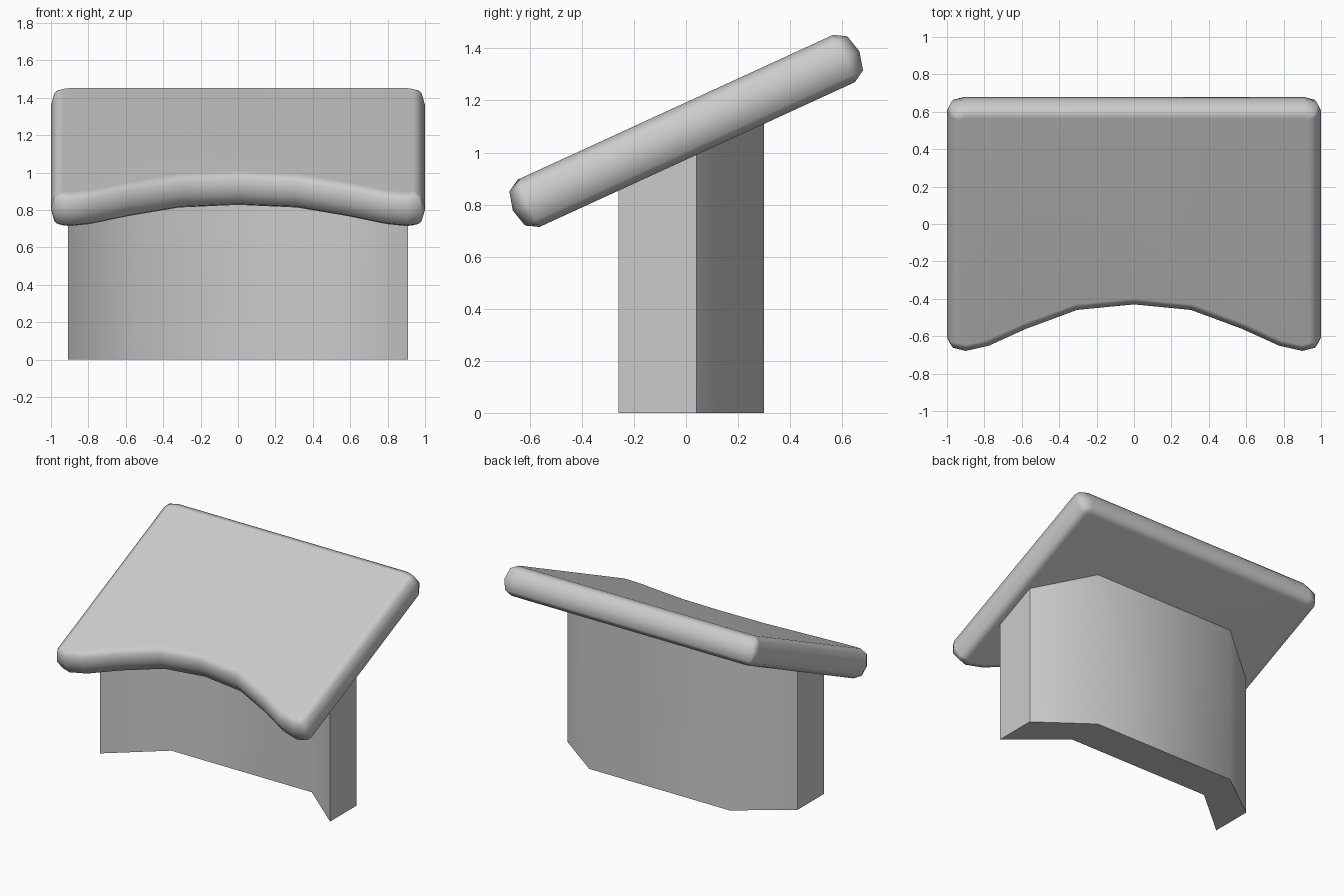
import bpy, bmesh, math
from mathutils import Vector, Matrix

if "Cube" in bpy.data.objects:
    bpy.data.objects.remove(bpy.data.objects["Cube"])

TILT = math.atan(0.459)
MID_Z = 1.0825


def add_object(name, rings, angle, matrix=Matrix()):
    """Closed solid from stacked rings of equal point count, bottom to top."""
    bm = bmesh.new()
    loops = [[bm.verts.new(matrix @ Vector(p)) for p in ring] for ring in rings]
    n = len(loops[0])
    for a, b in zip(loops, loops[1:]):
        for i in range(n):
            j = (i + 1) % n
            bm.faces.new((a[i], a[j], b[j], b[i]))
    bm.faces.new(loops[0][::-1])
    bm.faces.new(loops[-1])
    bmesh.ops.recalc_face_normals(bm, faces=bm.faces)
    mesh = bpy.data.meshes.new(name)
    bm.to_mesh(mesh)
    bm.free()
    ob = bpy.data.objects.new(name, mesh)
    bpy.context.collection.objects.link(ob)
    bpy.ops.object.select_all(action='DESELECT')
    ob.select_set(True)
    bpy.context.view_layer.objects.active = ob
    bpy.ops.object.shade_smooth_by_angle(angle=math.radians(angle))
    return ob


def mirror_outline(half):
    """Complete a counter-clockwise right half across x = 0."""
    return half + [(-x, y) for x, y in reversed(half) if x > 0]


def inset(outline, d):
    pts = [Vector(p) for p in outline]
    out = []
    for i, p in enumerate(pts):
        e1 = (p - pts[i - 1]).normalized()
        e2 = (pts[(i + 1) % len(pts)] - p).normalized()
        n1, n2 = Vector((-e1.y, e1.x)), Vector((-e2.y, e2.x))
        out.append(p + (n1 + n2) * (d / (1 + n1.dot(n2))))
    return out


# Tilted slab with a rounded rim and a scooped front edge
outline = mirror_outline([
    (0, -0.458), (0.3, -0.49), (0.57, -0.60), (0.77, -0.70), (0.9, -0.732),
    (0.98, -0.71), (1, -0.667), (1, 0.667), (0.98, 0.712), (0.91, 0.733)])
rim = [(0.065, -0.1), (0.018, -0.072), (0, 0), (0.018, 0.072), (0.065, 0.1)]
slab_rings = [[(p.x, p.y, h) for p in inset(outline, d)] for d, h in rim]
slab = add_object("tilted_slab", slab_rings, 70,
                  Matrix.Translation((0, 0, MID_Z)) @ Matrix.Rotation(TILT, 4, 'X'))
slab.modifiers.new("flat_caps", 'WEIGHTED_NORMAL').keep_sharp = True

# Upright bent pedestal, its top cut to the slope inside the slab
plan = [(-0.91, -0.26), (-0.555, 0.04), (0.555, 0.04), (0.91, -0.26),
        (0.91, 0.04), (0.555, 0.30), (-0.555, 0.30), (-0.91, 0.04)]
add_object("bent_pedestal", [
    [(x, y, 0) for x, y in plan],
    [(x, y, MID_Z - 0.06 + y * math.tan(TILT)) for x, y in plan]], 42)
